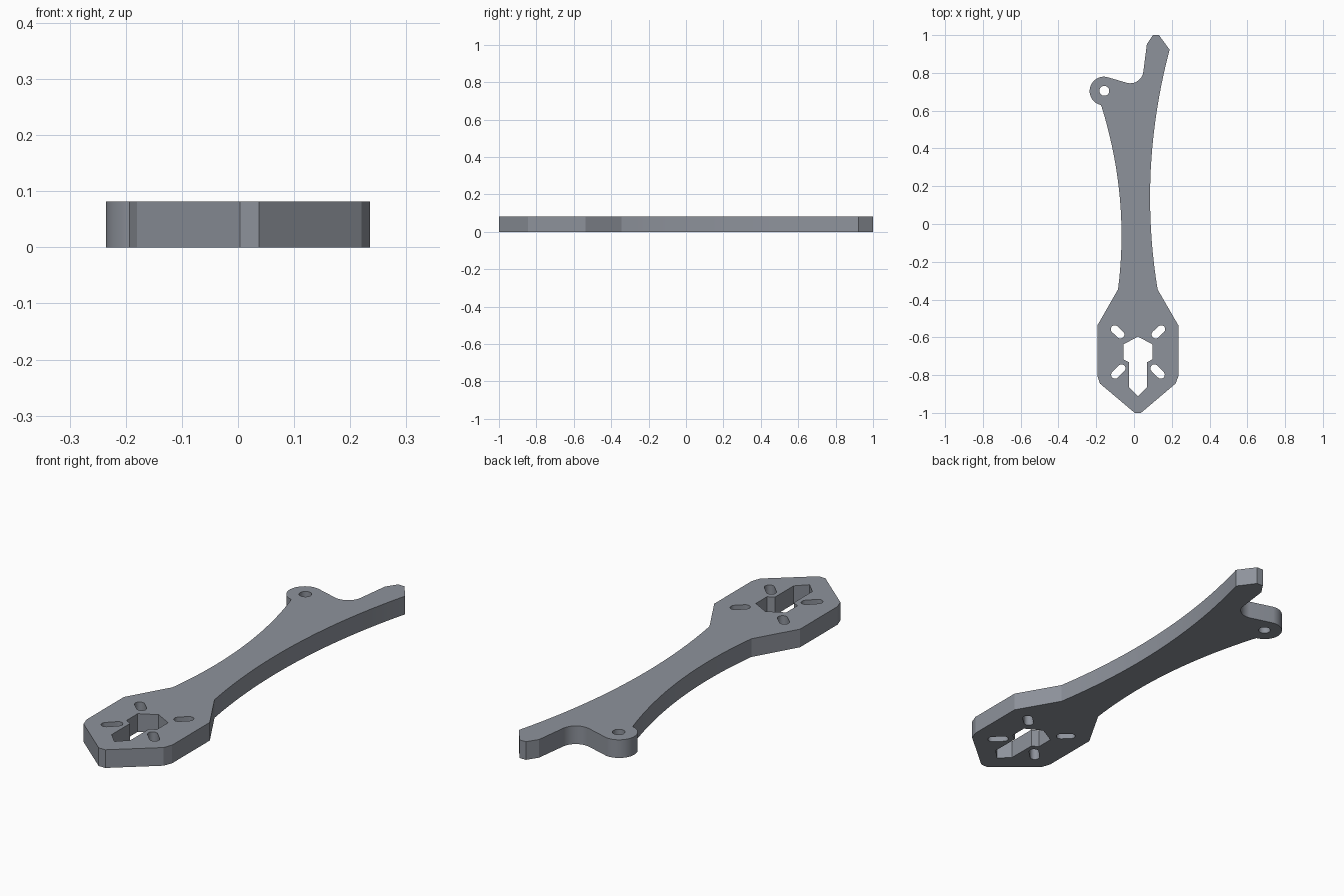
import bpy, bmesh
from math import sin, cos, radians, degrees, atan2

if "Cube" in bpy.data.objects:
    bpy.data.objects.remove(bpy.data.objects["Cube"])

CX, CY, T = 0.021, -0.673, 0.082   # mount centre and plate thickness


def arc(cx, cy, r, a0, a1, n=16):
    return [(cx + r * cos(radians(a0 + (a1 - a0) * i / n)),
             cy + r * sin(radians(a0 + (a1 - a0) * i / n))) for i in range(n + 1)]


def bow(y0, y1, waist_x, waist_y, k, n=20):
    ys = [y0 + (y1 - y0) * i / n for i in range(n + 1)]
    return [(waist_x + (y - waist_y) ** 2 / k, y) for y in ys]


def slot(x, y, dx, dy, r):
    a = degrees(atan2(dy, dx))
    return arc(x + dx, y + dy, r, a - 90, a + 90) + arc(x - dx, y - dy, r, a + 90, a + 270)


# Outer outline, counter-clockwise from the pointed end
outline = [(0.004, -1), (0.037, -1), (0.22, -0.845), (0.235, -0.805), (0.235, -0.537)]
outline += bow(-0.346, 0.923, 0.085, 0.14, 5.93)             # right waist
outline += [(0.132, 1), (0.1, 1), (0.068, 0.952)]            # finger tip
outline += arc(-0.02, 0.815, 0.07, -7, -103)                 # notch fillet
outline += arc(-0.159, 0.704, 0.076, 80, 258, 24)            # round ear
outline += bow(0.616, -0.346, -0.066, -0.06, -4.4)           # left waist
outline += [(-0.194, -0.537), (-0.194, -0.805), (-0.18, -0.845)]

# Holes: ear bolt, keyed centre opening, four diagonal slots
half = [(0.076, -0.637), (0.076, -0.717), (0.047, -0.732), (0.047, -0.865)]
opening = ([(CX, -0.596)] + [(CX + x, y) for x, y in half] + [(CX, -0.912)]
           + [(CX - x, y) for x, y in reversed(half)])
loops = [outline, arc(-0.157, 0.705, 0.026, 0, 350, 35), opening]
for sx in (-1, 1):
    loops.append(slot(CX + sx * 0.108, CY + 0.102, sx * 0.015, 0.014, 0.021))
    loops.append(slot(CX + sx * 0.104, CY - 0.108, sx * 0.017, -0.017, 0.021))

# Filled, extruded plate
curve = bpy.data.curves.new("arm_plate", 'CURVE')
curve.dimensions, curve.fill_mode, curve.extrude = '2D', 'BOTH', T / 2
for pts in loops:
    s = curve.splines.new('POLY')
    s.points.add(len(pts) - 1)
    for p, (x, y) in zip(s.points, pts):
        p.co = (x, y, 0, 1)
    s.use_cyclic_u = True
plate = bpy.data.objects.new("arm_plate", curve)
bpy.context.collection.objects.link(plate)
bpy.context.view_layer.objects.active = plate
plate.select_set(True)
bpy.ops.object.convert(target='MESH')
plate = bpy.context.object

# Weld the caps to the walls and sit the plate on the ground
bm = bmesh.new()
bm.from_mesh(plate.data)
bmesh.ops.remove_doubles(bm, verts=bm.verts, dist=1e-5)
bmesh.ops.translate(bm, verts=bm.verts, vec=(0, 0, T / 2))
bmesh.ops.recalc_face_normals(bm, faces=bm.faces)
bmesh.ops.dissolve_limit(bm, angle_limit=0.001, verts=bm.verts, edges=bm.edges)
bm.to_mesh(plate.data)
bm.free()
bpy.ops.object.shade_smooth_by_angle(angle=radians(15))

# Dark slate grey
slate = bpy.data.materials.new("slate_grey")
slate.diffuse_color = (0.27, 0.29, 0.33, 1)
slate.use_nodes = True
slate.node_tree.nodes["Principled BSDF"].inputs["Base Color"].default_value = slate.diffuse_color
plate.data.materials.clear()
plate.data.materials.append(slate)
